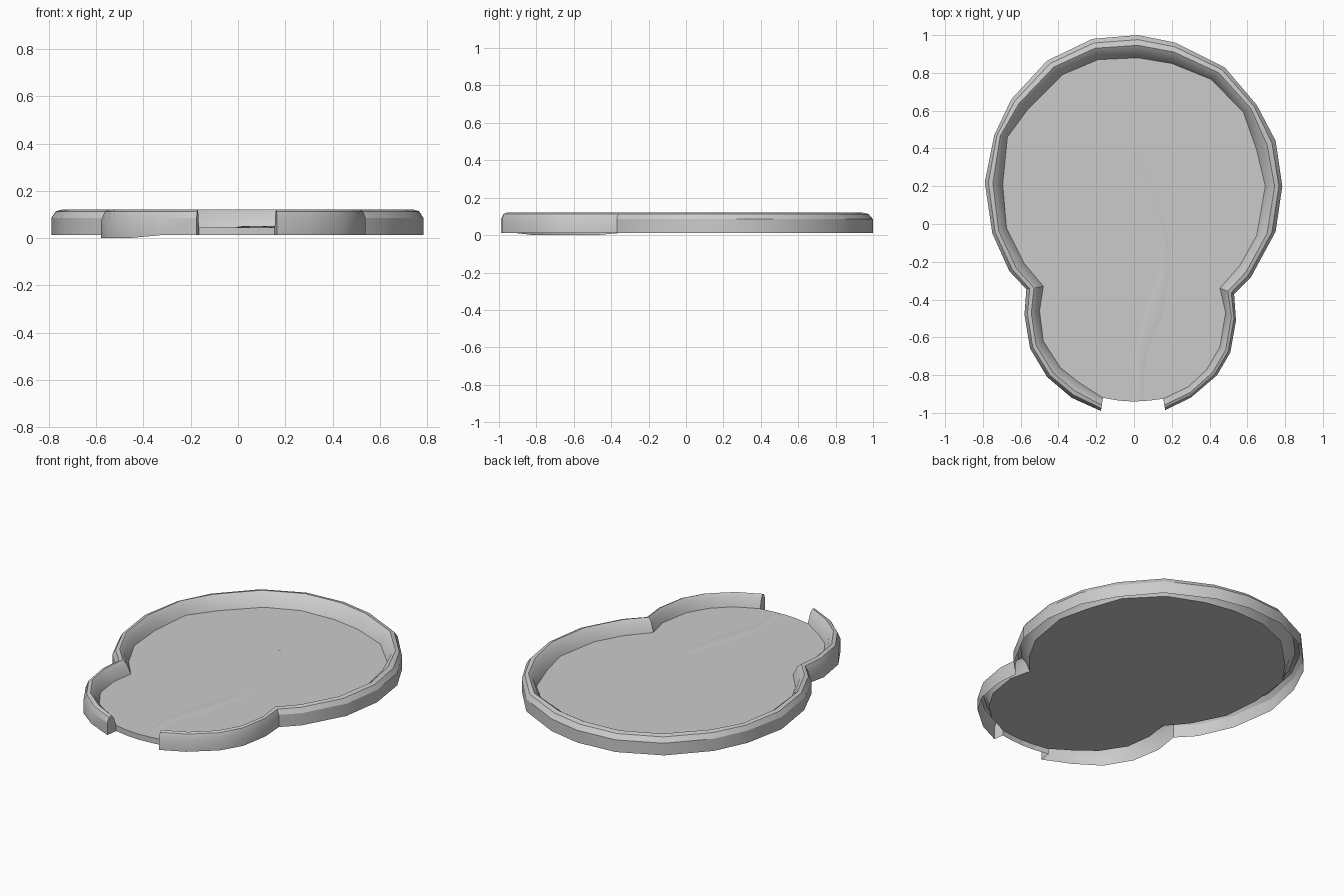
import bpy, bmesh

if "Cube" in bpy.data.objects:
    bpy.data.objects.remove(bpy.data.objects["Cube"])

FLOOR_Z = 0.045

# Rim plan: (outer x, outer y, inner x, inner y), from the right of the gap round to the left
PLAN = [
    (.165, -.985, .155, -.925), (.30, -.92, .29, -.86), (.44, -.80, .385, -.77),
    (.51, -.68, .455, -.65), (.54, -.51, .485, -.47), (.53, -.37, .455, -.34),
    (.62, -.28, .56, -.22), (.75, -.04, .65, -.06), (.785, .20, .695, .20),
    (.75, .44, .65, .39), (.65, .63, .58, .59), (.48, .83, .41, .765),
    (.22, .96, .20, .85), (.02, 1.0, .02, .88), (-.22, .98, -.19, .87),
    (-.46, .865, -.38, .79), (-.65, .66, -.56, .61), (-.74, .47, -.67, .46),
    (-.79, .22, -.695, .21), (-.75, -.05, -.675, -.02), (-.66, -.25, -.58, -.21),
    (-.57, -.345, -.48, -.33), (-.58, -.48, -.50, -.46), (-.55, -.66, -.48, -.62),
    (-.46, -.81, -.39, -.76), (-.33, -.92, -.29, -.84), (-.175, -.99, -.165, -.92),
]

# Rim cross-section: (fraction from outer to inner edge, height)
PROFILE = [(0, .012), (0, .085), (.2, .113), (.45, .12), (.72, .10), (1, FLOOR_Z)]


def finish(name, bm, smooth=True):
    mesh = bpy.data.meshes.new(name)
    bm.normal_update()
    bm.to_mesh(mesh)
    bm.free()
    ob = bpy.data.objects.new(name, mesh)
    bpy.context.collection.objects.link(ob)
    if smooth:
        bpy.ops.object.select_all(action='DESELECT')
        ob.select_set(True)
        bpy.context.view_layer.objects.active = ob
        bpy.ops.object.shade_smooth_by_angle(angle=0.5)
    return ob


def bridge(bm, rows):
    """Join successive rows of vertices with quads."""
    for a, b in zip(rows, rows[1:]):
        for i in range(len(a) - 1):
            bm.faces.new((a[i], b[i], b[i + 1], a[i + 1]))


# Raised rim, hollow underneath, with closed ends at the gap
bm = bmesh.new()
rows = []
for i, (ox, oy, ix, iy) in enumerate(PLAN):
    left_lobe = 22 <= i <= 24
    row = []
    for k, (t, z) in enumerate(PROFILE):
        if left_lobe and k < 2:
            z -= .012
        row.append(bm.verts.new((ox + (ix - ox) * t, oy + (iy - oy) * t, z)))
    rows.append(row)
bridge(bm, rows)
for i, row in ((0, rows[0]), (-1, rows[-1])):
    foot = bm.verts.new((PLAN[i][2], PLAN[i][3], .012))
    loop = row + [foot]
    bm.faces.new(loop if i == 0 else loop[::-1])
finish("rim", bm)

# Floor sheet with a short lip turned down across the gap
bm = bmesh.new()
edge = [p[2:] for p in PLAN] + [(-.08, -.935), (0, -.94), (.08, -.935)]
verts = [bm.verts.new((x, y, FLOOR_Z)) for x, y in edge]
bm.faces.new(verts)
front = verts[26:] + [verts[0]]
bridge(bm, [front, [bm.verts.new((v.co.x, v.co.y, .012)) for v in front]])
finish("floor", bm, smooth=False)

# Faint winding ridge running up the floor
bm = bmesh.new()
path = [(.03, -.92, .02), (.03, -.70, .03), (.10, -.48, .05), (.165, -.25, .025),
        (.16, -.08, .02), (.09, .15, .02), (.01, .38, .02)]
rows = []
for x, y, w in path:
    rows.append([bm.verts.new((x + s * w, y, FLOOR_Z + (.005 if s == 0 else .0003)))
                 for s in (1, 0, -1)])
bridge(bm, [r[::-1] for r in rows[::-1]])
bmesh.ops.recalc_face_normals(bm, faces=bm.faces)
bm.normal_update()
if sum(f.normal.z for f in bm.faces) < 0:
    bmesh.ops.reverse_faces(bm, faces=bm.faces)
finish("floor_ridge", bm)
